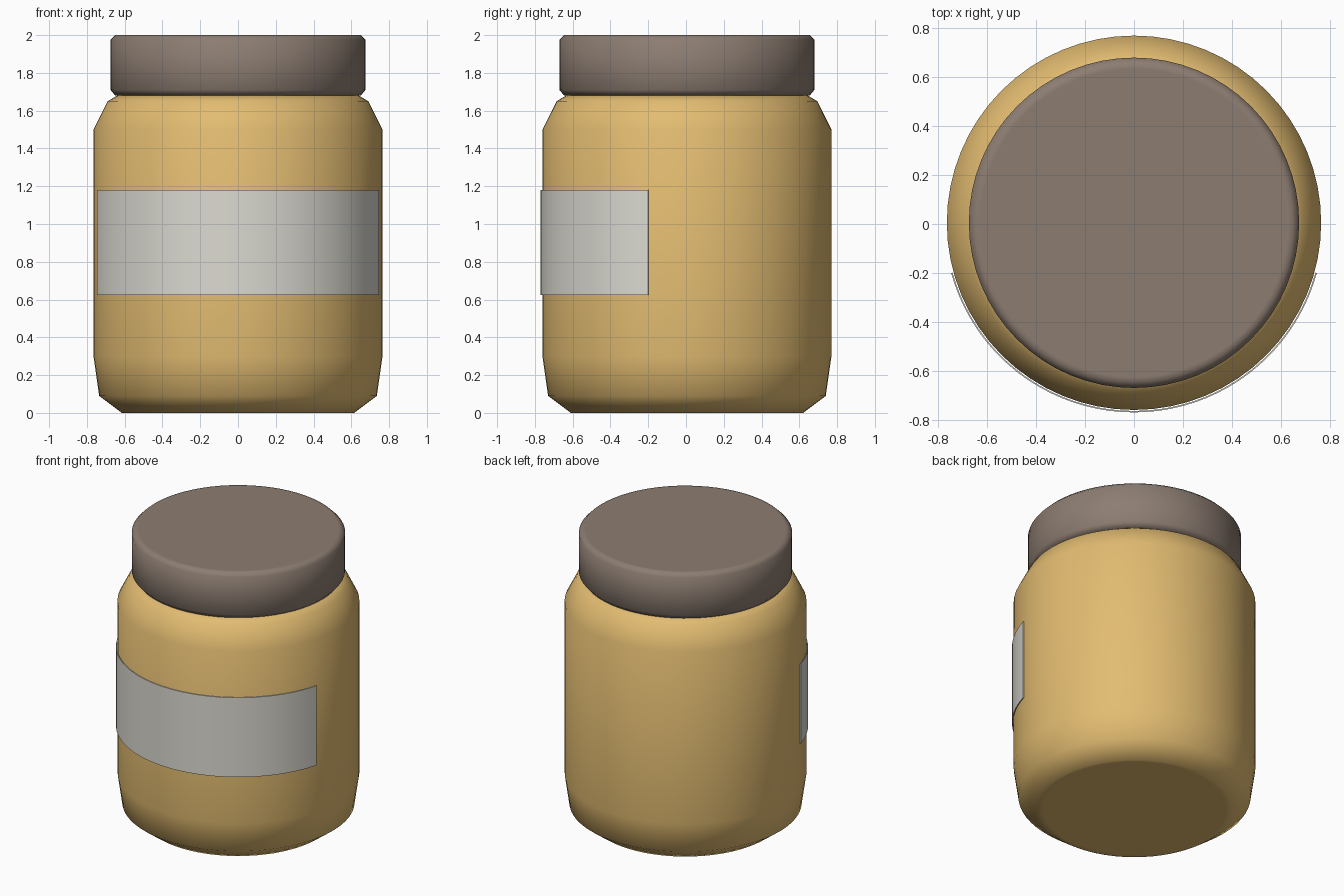
import bpy, bmesh, math

SEGMENTS = 64
CENTRE_Y = 0.005

default = bpy.data.objects.get("Cube")
if default:
    bpy.data.objects.remove(default, do_unlink=True)


def make_material(name, rgb):
    mat = bpy.data.materials.new(name)
    mat.use_nodes = True
    colour = (*rgb, 1.0)
    mat.diffuse_color = colour
    mat.node_tree.nodes["Principled BSDF"].inputs["Base Color"].default_value = colour
    return mat


def finish(name, bm, mat, angle):
    bmesh.ops.recalc_face_normals(bm, faces=bm.faces)
    mesh = bpy.data.meshes.new(name)
    bm.to_mesh(mesh)
    bm.free()
    mesh.materials.append(mat)
    obj = bpy.data.objects.new(name, mesh)
    obj.location.y = CENTRE_Y
    bpy.context.collection.objects.link(obj)
    bpy.ops.object.select_all(action='DESELECT')
    obj.select_set(True)
    bpy.context.view_layer.objects.active = obj
    bpy.ops.object.shade_smooth_by_angle(angle=math.radians(angle))
    return obj


def ring(bm, radius, z, angles):
    return [bm.verts.new((radius * math.sin(a), -radius * math.cos(a), z)) for a in angles]


def lathe(name, profile, mat):
    """Closed round solid from (radius, height) points, bottom to top."""
    bm = bmesh.new()
    angles = [math.tau * i / SEGMENTS for i in range(SEGMENTS)]
    rings = [ring(bm, r, z, angles) for r, z in profile]
    for low, high in zip(rings, rings[1:]):
        for i in range(SEGMENTS):
            j = (i + 1) % SEGMENTS
            bm.faces.new((low[i], low[j], high[j], high[i]))
    bm.faces.new(rings[0])
    bm.faces.new(rings[-1])
    return finish(name, bm, mat, 60)


def curved_plate(name, inner, outer, bottom, top, half_angle, mat, steps=40):
    """Thin band wrapped around the front of the jar."""
    bm = bmesh.new()
    angles = [half_angle * (2 * i / steps - 1) for i in range(steps + 1)]
    loops = [ring(bm, r, z, angles) for r, z in
             ((inner, bottom), (outer, bottom), (outer, top), (inner, top))]
    for k in range(4):
        a, b = loops[k], loops[(k + 1) % 4]
        for i in range(steps):
            bm.faces.new((a[i], a[i + 1], b[i + 1], b[i]))
    for end in (0, -1):
        bm.faces.new([loop[end] for loop in loops])
    return finish(name, bm, mat, 30)


golden = make_material("golden tan", (0.76, 0.50, 0.165))
brown = make_material("grey brown", (0.265, 0.205, 0.167))
paper = make_material("pale grey", (0.71, 0.70, 0.64))

# Jar body with a tapered foot and sloping shoulder
lathe("jar_body", [(0.58, 0.0), (0.615, 0.0), (0.735, 0.09), (0.765, 0.3),
                   (0.765, 1.5), (0.69, 1.65), (0.64, 1.68)], golden)

# Screw lid with chamfered rims
lathe("lid", [(0.62, 1.68), (0.65, 1.68), (0.675, 1.71), (0.675, 1.975),
              (0.65, 2.0), (0.63, 2.0)], brown)

# Blank label around the front
curved_plate("label", 0.769, 0.775, 0.625, 1.18, math.acos(0.205 / 0.775), paper)
